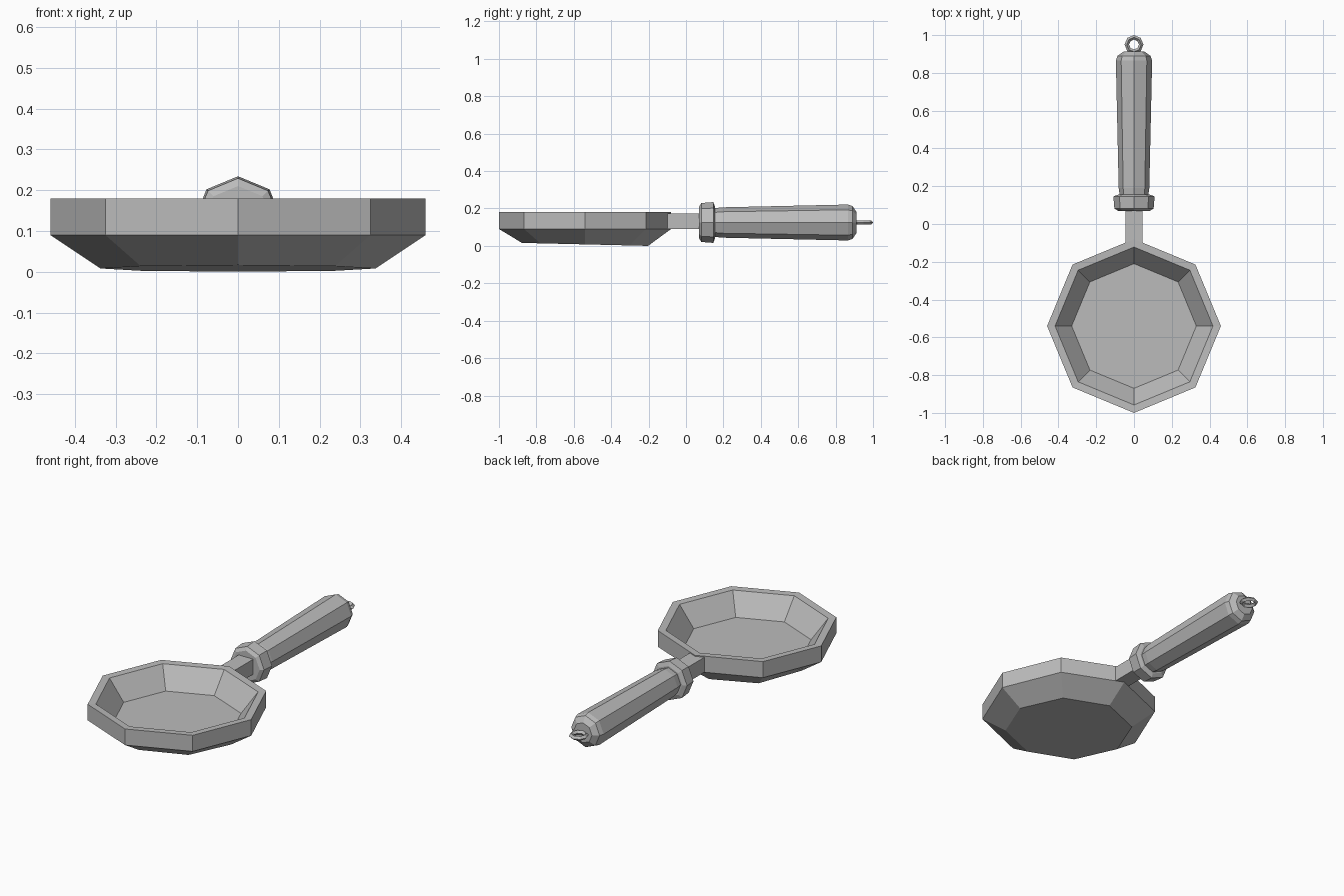
import bpy, bmesh, math
from mathutils import Matrix

if "Cube" in bpy.data.objects:
    bpy.data.objects.remove(bpy.data.objects["Cube"])

grey = bpy.data.materials.new("plain_grey")
grey.use_nodes = True
COLOUR = (0.5, 0.5, 0.5, 1)
grey.diffuse_color = COLOUR
grey.node_tree.nodes["Principled BSDF"].inputs["Base Color"].default_value = COLOUR


def finish(name, bm):
    """Turn a bmesh into a flat-shaded grey object."""
    bmesh.ops.recalc_face_normals(bm, faces=bm.faces)
    mesh = bpy.data.meshes.new(name)
    bm.to_mesh(mesh)
    bm.free()
    mesh.materials.append(grey)
    obj = bpy.data.objects.new(name, mesh)
    bpy.context.collection.objects.link(obj)
    return obj


def lathe(name, profile, place, sides=8):
    """Skin rings of (height, radius) along z, cap both ends, then place."""
    bm = bmesh.new()
    rings = []
    for h, r in profile:
        angles = [math.tau * i / sides for i in range(sides)]
        rings.append([bm.verts.new((r * math.cos(a), r * math.sin(a), h)) for a in angles])
    for low, high in zip(rings, rings[1:]):
        for i in range(sides):
            j = (i + 1) % sides
            bm.faces.new((low[i], low[j], high[j], high[i]))
    bm.faces.new(rings[0])
    bm.faces.new(rings[-1])
    bm.transform(place)
    return finish(name, bm)


# Pan: base, flared side, upright wall, rim and sunken floor
PAN_Y = -0.54
pan = lathe("pan", [(0.008, 0.337), (0.09, 0.46), (0.18, 0.46), (0.178, 0.418), (0.065, 0.33)],
            Matrix.Translation((0, PAN_Y, 0)))
for v in pan.data.vertices:
    if v.co.z < 0.03:  # the base dips slightly towards the handle
        v.co.z -= 0.008 * (v.co.y - PAN_Y) / 0.337

# Neck joining the pan to the collar
bm = bmesh.new()
bmesh.ops.create_cube(bm, size=1, matrix=Matrix.Translation((0, -0.005, 0.132))
                      @ Matrix.Diagonal((0.09, 0.21, 0.084, 1)))
finish("neck", bm)

# Collar and grip lie along y
along_y = Matrix.Translation((0, 0, 0.125)) @ Matrix.Rotation(-math.pi / 2, 4, "X")
lathe("collar", [(0.07, 0.085), (0.082, 0.104), (0.146, 0.109), (0.155, 0.085)], along_y)
lathe("grip", [(0.14, 0.074), (0.19, 0.081), (0.865, 0.096), (0.89, 0.088), (0.912, 0.056)],
      along_y)

# Hanging ring at the end
bpy.ops.mesh.primitive_torus_add(location=(0, 0.95, 0.125), major_segments=8, minor_segments=4,
                                 major_radius=0.038, minor_radius=0.012)
ring = bpy.context.object
ring.name = "hanging_ring"
ring.data.materials.append(grey)
